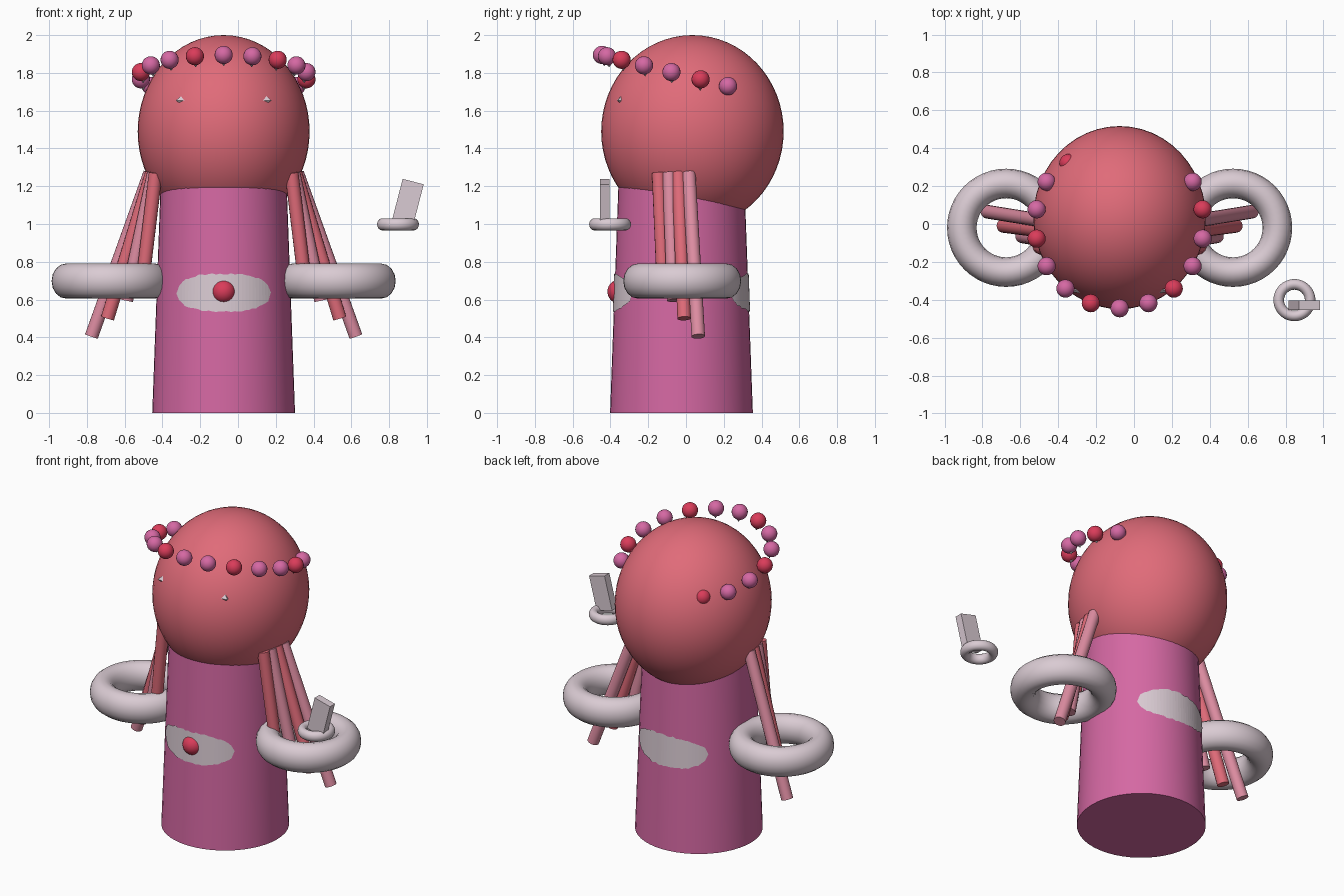
import bpy, math, random
from mathutils import Vector

random.seed(4)
if "Cube" in bpy.data.objects:
    bpy.data.objects.remove(bpy.data.objects["Cube"])

CX = -0.076          # symmetry axis of the figure
BY = -0.024          # body centre in y


def material(name, r, g, b):
    lin = [(c / 255 / 12.92) if c < 11 else ((c / 255 + 0.055) / 1.055) ** 2.4 for c in (r, g, b)]
    m = bpy.data.materials.new(name)
    m.use_nodes = True
    m.diffuse_color = (*lin, 1)
    m.node_tree.nodes["Principled BSDF"].inputs["Base Color"].default_value = (*lin, 1)
    return m


coral = material("coral", 224, 107, 121)
magenta = material("magenta_pink", 213, 104, 163)
lavender = material("pale_lavender", 218, 203, 211)
red = material("crimson", 218, 60, 90)
blush = material("blush_pink", 222, 141, 162)


def finish(name, mat, smooth=True):
    ob = bpy.context.object
    ob.name = name
    ob.data.materials.append(mat)
    bpy.ops.object.transform_apply(location=False, rotation=False, scale=True)
    if smooth:
        bpy.ops.object.shade_smooth_by_angle(angle=math.radians(40))
    return ob


def ball(name, loc, radii, mat, seg=32, rings=20):
    bpy.ops.mesh.primitive_uv_sphere_add(segments=seg, ring_count=rings, radius=1, location=loc)
    bpy.context.object.scale = radii
    return finish(name, mat)


def ring(name, loc, major, minor, height, mat):
    bpy.ops.mesh.primitive_torus_add(major_radius=major, minor_radius=minor, location=loc,
                                     major_segments=48, minor_segments=16)
    bpy.context.object.scale.z = height / minor
    return finish(name, mat)


def rod(name, a, b, radius, mat):
    a, b = Vector(a), Vector(b)
    bpy.ops.mesh.primitive_cylinder_add(vertices=16, radius=radius, depth=(b - a).length,
                                        location=(a + b) / 2)
    bpy.context.object.rotation_euler = (b - a).to_track_quat('Z', 'Y').to_euler()
    return finish(name, mat)


def cone(name, loc, direction, r, depth, sides, mat):
    bpy.ops.mesh.primitive_cone_add(vertices=sides, radius1=r, radius2=0, depth=depth, location=loc)
    bpy.context.object.rotation_euler = Vector(direction).to_track_quat('Z', 'Y').to_euler()
    return finish(name, mat, False)


# Body and head
R0, R1, BODY_H = 0.378, 0.334, 1.2
bpy.ops.mesh.primitive_cone_add(vertices=48, radius1=R0, radius2=R1, depth=BODY_H,
                                location=(CX, BY, BODY_H / 2))
finish("body", magenta)
HEAD = Vector((CX, 0.034, 1.49))
HR = Vector((0.455, 0.483, 0.51))
ball("head", HEAD, HR, coral, 48, 32)


# Ragged pale patches on the front and back of the body
def patch(name, centre_angle):
    n, span, verts = 28, math.radians(44), []
    for i in range(n + 1):
        t = 2 * i / n - 1
        half = 0.1 * (1 - abs(t) ** 2.6) ** 0.5
        a = centre_angle + t * span
        for side in (-1, 1):
            z = 0.637 + side * (half + random.uniform(-0.006, 0.004))
            r = R0 + (R1 - R0) * z / BODY_H + 0.005
            verts.append((CX + r * math.cos(a), BY + r * math.sin(a), z))
    faces = [(2 * i, 2 * i + 2, 2 * i + 3, 2 * i + 1) for i in range(n)]
    me = bpy.data.meshes.new(name)
    me.from_pydata(verts, [], faces)
    me.materials.append(lavender)
    bpy.context.collection.objects.link(bpy.data.objects.new(name, me))


patch("front_patch", -math.pi / 2)
patch("back_patch", math.pi / 2)
ball("belly_button", (CX, -0.353, 0.642), (0.063,) * 3, red)

# Arm strands, wrist rings and eyes on both sides
strands = [  # start x, y, then end x, y, z
    (0.39, 0.015, 0.70, 0.065, 0.405, blush),
    (0.38, -0.04, 0.615, -0.01, 0.50, coral),
    (0.37, -0.09, 0.515, -0.065, 0.595, blush),
    (0.36, -0.145, 0.43, -0.12, 0.69, coral),
]
for s, side in ((1, "left"), (-1, "right")):
    for i, (x0, y0, x1, y1, z1, mat) in enumerate(strands):
        rod(f"{side}_arm_strand_{i + 1}", (CX + s * x0, y0, 1.27),
            (CX + s * x1, y1, z1), 0.036, mat)
    ring(f"{side}_wrist_ring", (CX + s * 0.599, -0.02, 0.698), 0.234, 0.078, 0.093, lavender)
    eye = Vector((CX + s * 0.233, -0.349, 1.655))
    cone(f"{side}_eye", eye, (s * 0.9, -0.5, 0), 0.032, 0.045, 4, lavender)

# Tilted crown of beads, each with a small pin below
for i in range(14):
    a = math.radians(130 + 20 * i)
    r = 0.445 if i else 0.42
    y = r * math.sin(a)
    p = Vector((CX + r * math.cos(a), y, 1.785 - 0.247 * y))
    ball(f"crown_bead_{i + 1}", p, (0.048,) * 3, magenta if i % 3 else red, 20, 14)
    if 0 < i < 13:
        inward = Vector((-math.cos(a), -math.sin(a), 0)) * 0.012
        cone(f"crown_pin_{i + 1}", p + inward + Vector((0, 0, -0.044)), (0, 0, -1),
             0.022, 0.03, 8, lavender)

# Floating small ring with a leaning tablet
ring("small_ring", (0.847, -0.402, 0.998), 0.083, 0.028, 0.032, lavender)
bpy.ops.mesh.primitive_cube_add(size=1, location=(0.9, -0.43, 1.118))
tablet = bpy.context.object
tablet.scale = (0.115, 0.05, 0.22)
tablet.rotation_euler.y = math.radians(14.5)
finish("leaning_tablet", lavender, False)
